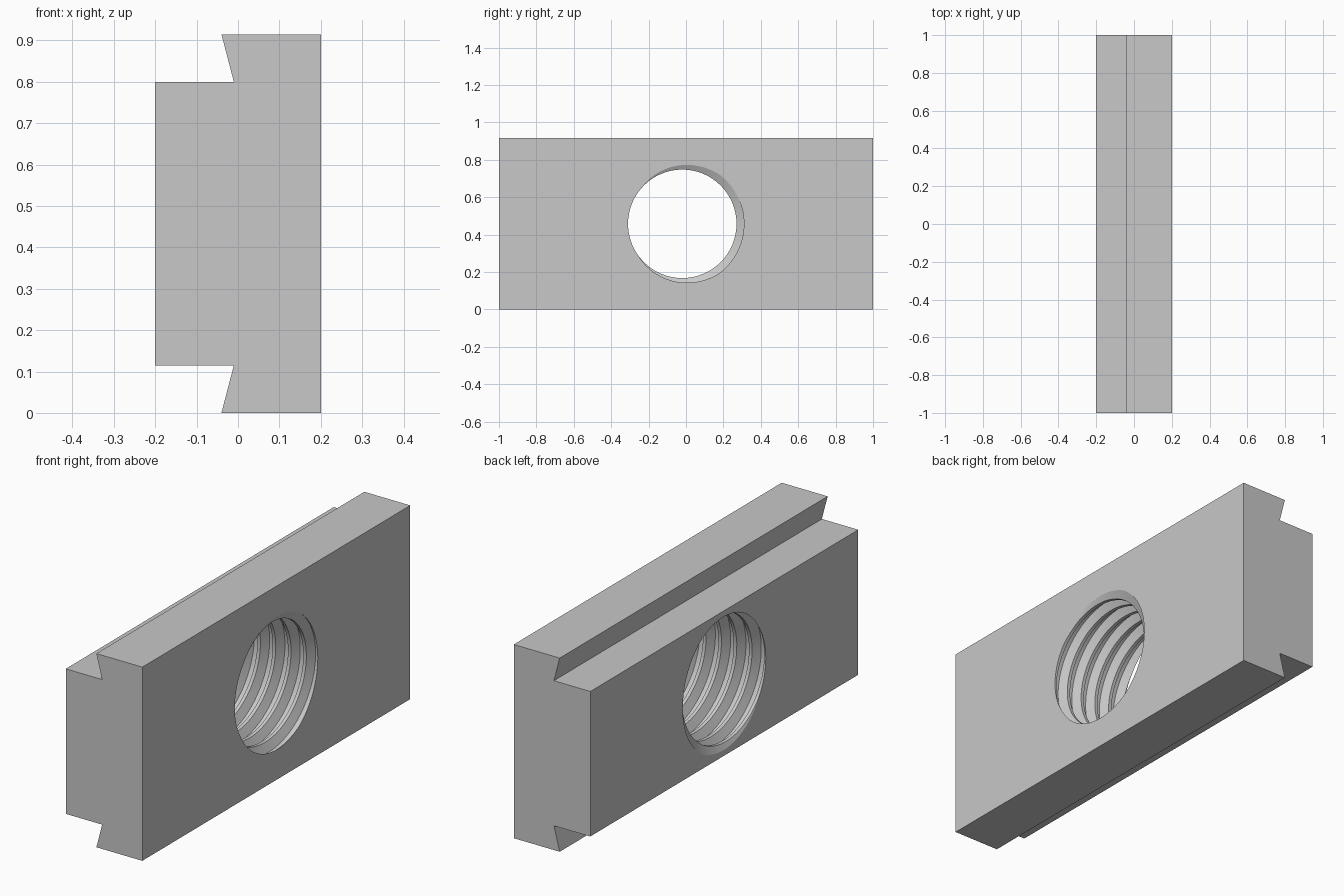
import bpy, bmesh, math

if "Cube" in bpy.data.objects:
    bpy.data.objects.remove(bpy.data.objects["Cube"])

grey = bpy.data.materials.new("plain grey")
grey.diffuse_color = (0.58, 0.58, 0.58, 1)
grey.use_nodes = True
grey.node_tree.nodes["Principled BSDF"].inputs["Base Color"].default_value = grey.diffuse_color


def make_object(name, bm):
    bmesh.ops.recalc_face_normals(bm, faces=bm.faces)
    mesh = bpy.data.meshes.new(name)
    bm.to_mesh(mesh)
    bm.free()
    mesh.materials.append(grey)
    ob = bpy.data.objects.new(name, mesh)
    bpy.context.collection.objects.link(ob)
    return ob


# Slot nut body: dovetailed T profile extruded along y
HEIGHT = 0.915
half = [(0.2, HEIGHT), (-0.04, HEIGHT), (-0.01, 0.8), (-0.2, 0.8)]
profile = half + [(x, HEIGHT - z) for x, z in reversed(half)]
bm = bmesh.new()
face = bm.faces.new([bm.verts.new((x, -1, z)) for x, z in profile])
ext = bmesh.ops.extrude_face_region(bm, geom=[face])
for v in ext["geom"]:
    if isinstance(v, bmesh.types.BMVert):
        v.co.y = 1
body = make_object("slot_nut_body", bm)

# Thread cutter: closed right-handed helical screw along x
PITCH, TURNS, SEGS = 0.08, 8, 64
R_MINOR, R_MAJOR, CY, CZ = 0.29, 0.33, -0.02, 0.4575
section = [(-0.1, R_MINOR), (0.1, R_MINOR), (0.35, R_MAJOR), (0.65, R_MAJOR)]
P = len(section)
rows = TURNS * P
bm = bmesh.new()


def thread_vert(i, j):
    f, r = section[j % P]
    a = math.tau * i / SEGS
    x = PITCH * (i / SEGS + j // P + f - TURNS / 2)
    return bm.verts.new((x, CY + r * math.cos(a), CZ + r * math.sin(a)))


# One turn of columns; the last column joins the first, one pitch further on
cols = [[thread_vert(i, j) for j in range(rows + 1 + (P if i == 0 else 0))]
        for i in range(SEGS)]
cols.append(cols[0][P:])
for i in range(SEGS):
    for j in range(rows):
        a, b = cols[i], cols[i + 1]
        bm.faces.new((a[j], b[j], b[j + 1], a[j + 1]))

# Close both ends with fans to the axis
for j, x in ((0, -0.5), (rows, 0.5)):
    tip = bm.verts.new((x, CY, CZ))
    rim = [cols[i][j] for i in range(SEGS)] + cols[0][j + P:j:-1]
    for k in range(len(rim)):
        bm.faces.new((rim[k], rim[(k + 1) % len(rim)], tip))
cutter = make_object("thread_cutter", bm)
cutter.hide_render = True

# Cut the threaded hole
mod = body.modifiers.new("threaded hole", 'BOOLEAN')
mod.operation = 'DIFFERENCE'
mod.solver = 'EXACT'
mod.object = cutter
bpy.context.view_layer.objects.active = body
body.select_set(True)
bpy.ops.object.modifier_apply(modifier=mod.name)
bpy.data.objects.remove(cutter)

# Smooth the thread turns while keeping sharp edges
bpy.ops.object.shade_smooth_by_angle(angle=math.radians(25))
